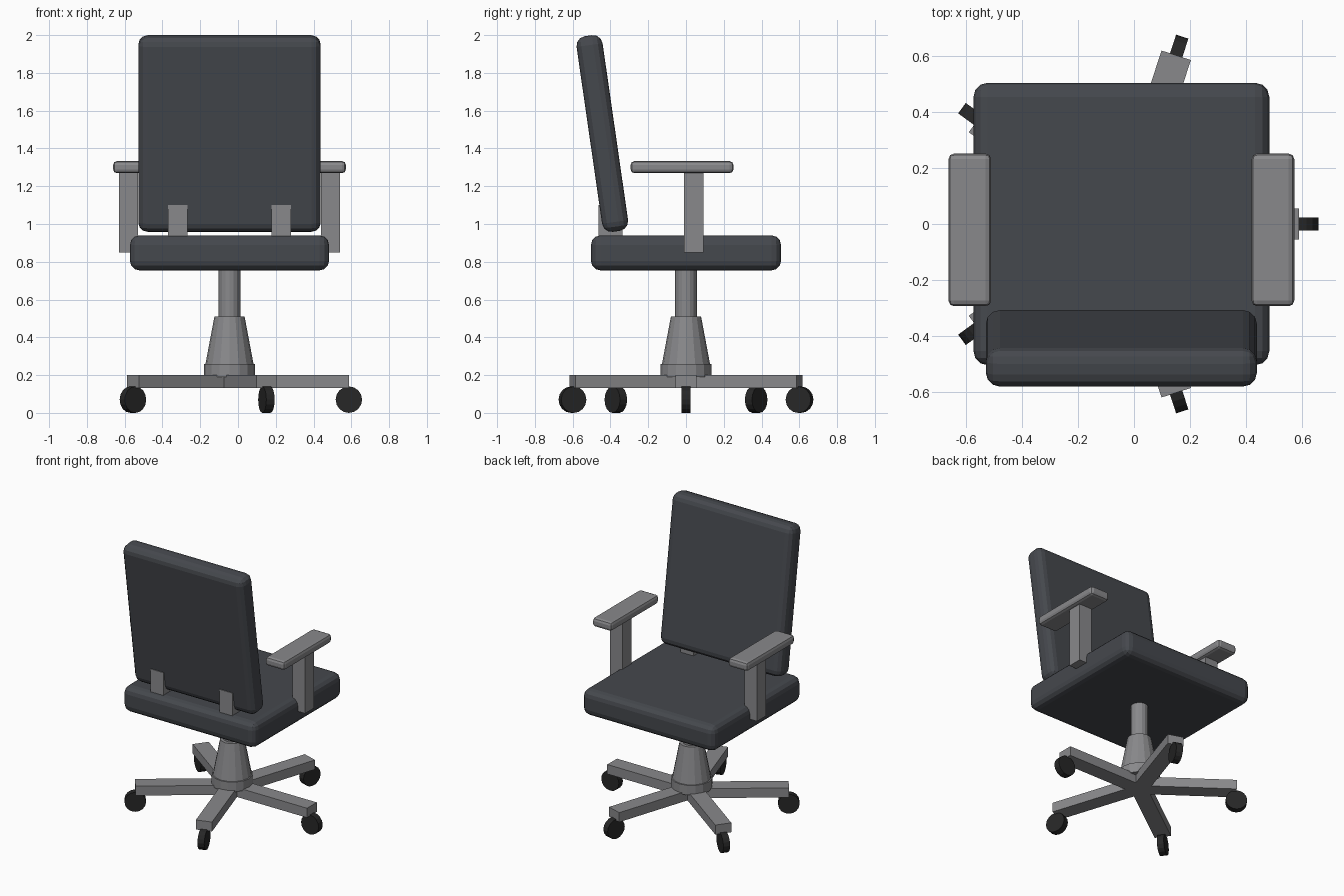
import bpy
from math import radians, pi, cos, sin

if "Cube" in bpy.data.objects:
    bpy.data.objects.remove(bpy.data.objects["Cube"])

CX = -0.045  # chair axis


def material(name, c):
    m = bpy.data.materials.new(name)
    m.diffuse_color = (*c, 1)
    m.use_nodes = True
    m.node_tree.nodes["Principled BSDF"].inputs["Base Color"].default_value = m.diffuse_color
    return m


fabric = material("dark_fabric", (0.06, 0.065, 0.075))
rubber = material("black_rubber", (0.02, 0.02, 0.02))
metal = material("grey_metal", (0.25, 0.25, 0.26))


def box(name, loc, size, mat, bevel=0, rot=(0, 0, 0), segments=3):
    bpy.ops.mesh.primitive_cube_add(size=1, location=loc, rotation=rot)
    o = bpy.context.object
    o.name = name
    o.scale = size
    bpy.ops.object.transform_apply(location=False, rotation=False, scale=True)
    o.data.materials.append(mat)
    if bevel:
        b = o.modifiers.new("Bevel", 'BEVEL')
        b.width, b.segments = bevel, segments
    return o


def tube(name, r1, r2, z1, z2, sides=16):
    bpy.ops.mesh.primitive_cone_add(vertices=sides, radius1=r1, radius2=r2,
                                    depth=z2 - z1, location=(CX, 0, (z1 + z2) / 2))
    o = bpy.context.object
    o.name = name
    o.data.materials.append(metal)


# Cushions
box("seat", (CX, 0, 0.847), (1.054, 1.006, 0.185), fabric, 0.05)
box("backrest", (CX, -0.443, 1.479), (0.966, 0.139, 1.046), fabric, 0.05,
    (radians(8.2), 0, 0))

# Armrests, their posts and the backrest brackets
for side, s in (("left", -1), ("right", 1)):
    box(side + "_armrest", (CX + s * 0.54, -0.021, 1.301), (0.152, 0.544, 0.064), metal, 0.02, segments=2)
    box(side + "_armrest_post", (CX + s * 0.535, 0.042, 1.065), (0.1, 0.103, 0.43), metal)
    box(side + "_back_bracket", (CX + s * 0.274, -0.4, 0.985), (0.104, 0.127, 0.23), metal)

# Column
tube("hub", 0.136, 0.136, 0.19, 0.26)
tube("column_cover", 0.127, 0.08, 0.26, 0.51)
tube("gas_lift", 0.057, 0.057, 0.5, 0.78)

# Five-spoke base with casters
for i in range(5):
    a = i * 2 * pi / 5
    R = 0.632
    box(f"base_spoke_{i + 1}", (CX + cos(a) * R / 2, sin(a) * R / 2, 0.166),
        (R, 0.11, 0.068), metal, rot=(0, 0, a))
    bpy.ops.mesh.primitive_cylinder_add(
        vertices=16, radius=0.07, depth=0.046,
        location=(CX + cos(a) * R, sin(a) * R, 0.07), rotation=(pi / 2, 0, a))
    w = bpy.context.object
    w.name = f"caster_{i + 1}"
    w.data.materials.append(rubber)
